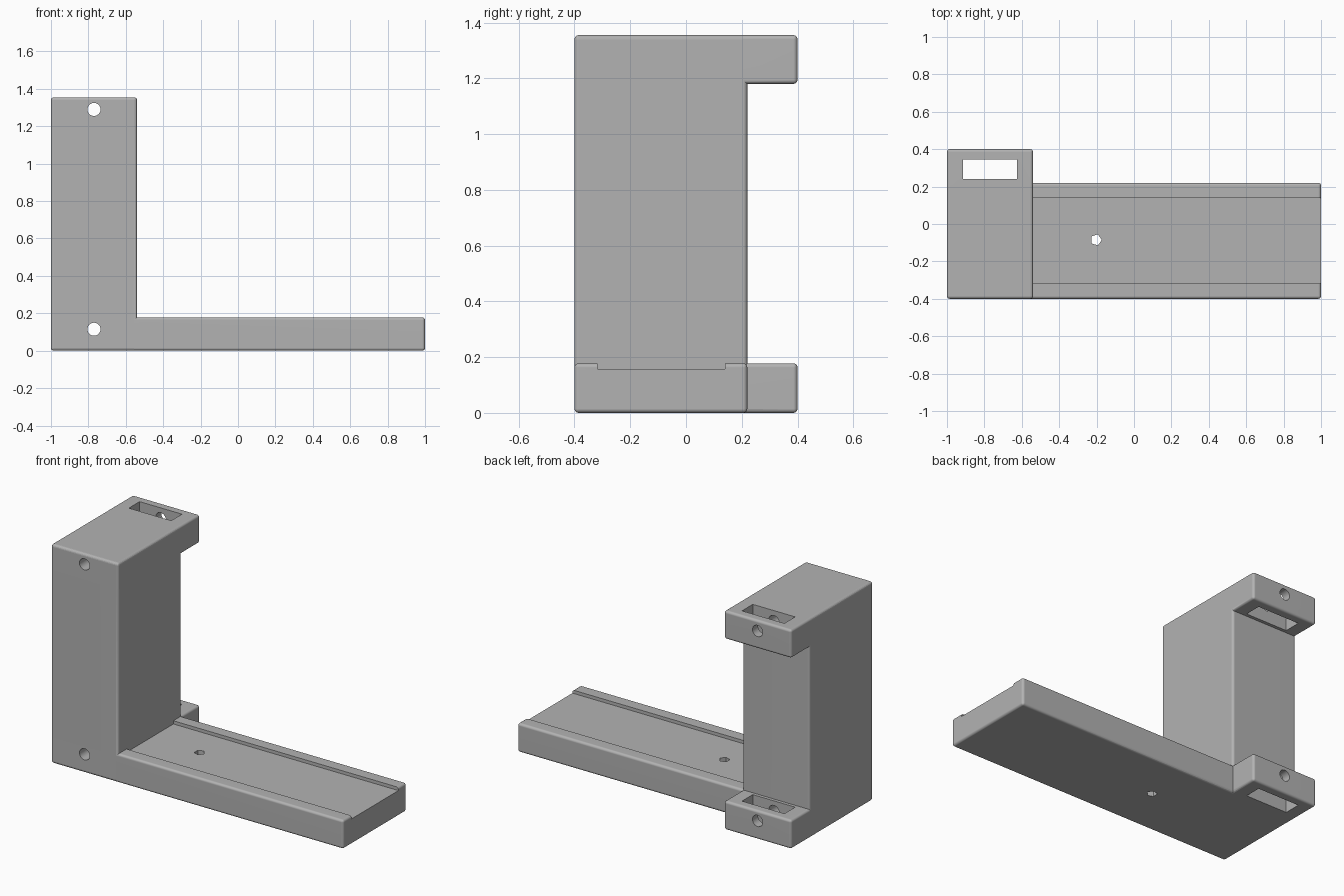
import bpy
from mathutils import Vector
from math import radians

cube = bpy.data.objects.get("Cube")
if cube:
    bpy.data.objects.remove(cube, do_unlink=True)

grey = bpy.data.materials.new("matte grey")
grey.use_nodes = True
colour = (0.45, 0.45, 0.45, 1)
grey.diffuse_color = colour
grey.node_tree.nodes["Principled BSDF"].inputs["Base Color"].default_value = colour


def activate(obj):
    bpy.ops.object.select_all(action='DESELECT')
    obj.select_set(True)
    bpy.context.view_layer.objects.active = obj


def box(name, low, high, bevel=0.0):
    """Box between two corners, optionally with rounded edges."""
    low, high = Vector(low), Vector(high)
    bpy.ops.mesh.primitive_cube_add(size=1, location=(low + high) / 2)
    obj = bpy.context.object
    obj.name = name
    obj.scale = high - low
    bpy.ops.object.transform_apply(location=True, rotation=True, scale=True)
    obj.data.materials.append(grey)
    if bevel:
        mod = obj.modifiers.new("rounded edges", 'BEVEL')
        mod.width, mod.segments = bevel, 4
        activate(obj)
        bpy.ops.object.modifier_apply(modifier=mod.name)
    return obj


def drill(name, location, radius, length, sides, rotation=(0, 0, 0)):
    bpy.ops.mesh.primitive_cylinder_add(vertices=sides, radius=radius, depth=length,
                                        location=location, rotation=rotation)
    obj = bpy.context.object
    obj.name = name
    obj.data.materials.append(grey)
    return obj


def combine(target, other, operation):
    """Boolean the other solid into the target and discard it."""
    other.hide_render = True
    mod = target.modifiers.new(operation.lower(), 'BOOLEAN')
    mod.operation, mod.object, mod.solver = operation, other, 'EXACT'
    activate(target)
    bpy.ops.object.modifier_apply(modifier=mod.name)
    bpy.data.objects.remove(other, do_unlink=True)


LEFT, INNER, RIGHT = -1.0, -0.54, 1.0
FRONT, BACK, LUG_BACK = -0.4, 0.22, 0.4
TOP, PLATE_TOP, LUG_UNDER = 1.355, 0.178, 1.18
ROUND = 0.015

# Upright column with the long tray and two rear lugs
bracket = box("bracket", (LEFT, FRONT, 0), (INNER, BACK, TOP), ROUND)
combine(bracket, box("tray", (LEFT, FRONT, 0), (RIGHT, BACK, PLATE_TOP), ROUND), 'UNION')
for bottom, top in ((0, PLATE_TOP), (LUG_UNDER, TOP)):
    lug = box("lug", (LEFT, FRONT, bottom), (INNER, LUG_BACK, top), ROUND)
    combine(bracket, lug, 'UNION')

# Shallow channel between the tray rails
combine(bracket, box("channel", (INNER, -0.318, 0.158), (1.1, 0.14, 0.3)), 'DIFFERENCE')

# Strap slots through both lugs
combine(bracket, box("slot", (-0.915, 0.24, -0.1), (-0.625, 0.345, 1.5)), 'DIFFERENCE')

# Bolt holes running front to back
for z in (0.115, 1.29):
    hole = drill("bolt_hole", (-0.77, 0, z), 0.035, 1, 24, (radians(90), 0, 0))
    combine(bracket, hole, 'DIFFERENCE')

# Small faceted hole in the tray
hole = drill("tray_hole", (-0.203, -0.085, 0.1), 0.031, 0.5, 5, (0, 0, radians(-90)))
combine(bracket, hole, 'DIFFERENCE')

# Smooth rounded edges, flat main faces
activate(bracket)
bpy.ops.object.shade_smooth_by_angle(angle=radians(30))
normals = bracket.modifiers.new("flat faces", 'WEIGHTED_NORMAL')
normals.keep_sharp = True
